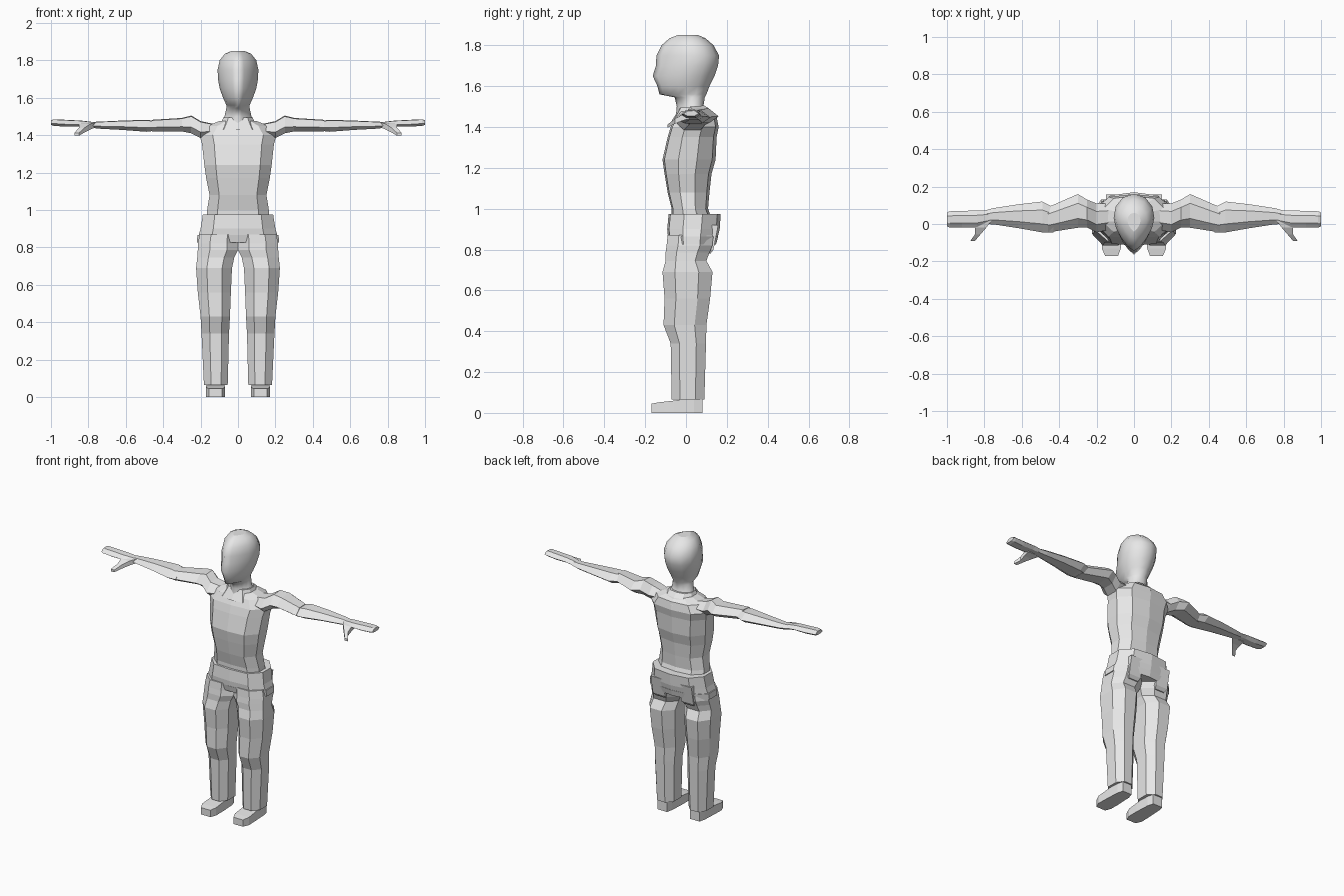
import bpy, bmesh, math

grey = bpy.data.materials.new("plain_grey")
grey.diffuse_color = (0.8, 0.8, 0.8, 1)


def mirrored(half):
    """Complete a half outline (front to back, +u side) across u = 0."""
    return half + [(-u, v) for u, v in reversed(half) if u > 0]


BODY = mirrored([(0, -1), (.66, -.93), (1, -.4), (1, .3), (.66, .87), (0, 1)])
HEAD = mirrored([(0, -1), (.3, -.84), (.62, -.55), (.88, -.2), (1, .15),
                 (.9, .55), (.55, .87), (0, 1)])
LEG = [(-.45, -1), (.4, -1), (1, -.5), (1, .45), (.5, 1), (-.4, 1), (-1, .5), (-1, -.5)]
ARM = [(-1, -.3), (-.55, -1), (.5, -1), (1, -.1), (.45, 1), (-.45, .9)]
BOX = [(-1, -1), (1, -1), (1, 1), (-1, 1)]


def loft(name, outline, sections, axis="z", side=1, smooth=False):
    """Skin sections (position, u0, u1, v0, v1) along z, x or y."""
    bm = bmesh.new()
    rings = []
    for p, u0, u1, v0, v1 in sections:
        ring = []
        for u, v in outline:
            a = (u0 + u1) / 2 + u * (u1 - u0) / 2
            b = (v0 + v1) / 2 + v * (v1 - v0) / 2
            co = {"z": (a, b, p), "x": (p, a, b), "y": (a, p, b)}[axis]
            ring.append(bm.verts.new((co[0] * side, co[1], co[2])))
        rings.append(ring)
    n = len(outline)
    for r, s in zip(rings, rings[1:]):
        for i in range(n):
            j = (i + 1) % n
            bm.faces.new((r[i], r[j], s[j], s[i]))
    bm.faces.new(rings[0])
    bm.faces.new(rings[-1])
    bmesh.ops.recalc_face_normals(bm, faces=bm.faces)
    me = bpy.data.meshes.new(name)
    bm.to_mesh(me)
    bm.free()
    me.materials.append(grey)
    for f in me.polygons:
        f.use_smooth = smooth and len(f.vertices) == 4
    ob = bpy.data.objects.new(name, me)
    bpy.context.collection.objects.link(ob)
    return ob


def sym(rows):
    return [(z, -w, w, f, b) for z, w, f, b in rows]


# Head and neck
loft("head", HEAD, sym([
    (1.45, .10, -.05, .12), (1.50, .072, -.045, .085), (1.545, .062, -.055, .092),
    (1.56, .062, -.13, .10), (1.60, .08, -.14, .115), (1.65, .098, -.163, .14),
    (1.70, .107, -.147, .157), (1.75, .109, -.145, .162), (1.80, .098, -.12, .135),
    (1.835, .07, -.08, .095), (1.85, .035, -.04, .06)]), smooth=True)

# Shirt body, shoulder yoke and collar
loft("torso", BODY, sym([
    (.94, .168, -.07, .13), (1.0, .165, -.07, .108), (1.08, .152, -.09, .115),
    (1.17, .17, -.105, .125), (1.24, .18, -.115, .145), (1.35, .192, -.09, .15),
    (1.40, .205, -.075, .16), (1.45, .165, -.05, .15), (1.475, .10, -.03, .12)]))
loft("collar", BODY, sym([
    (1.43, .115, -.07, .155), (1.47, .09, -.045, .13), (1.495, .078, -.03, .10)]))

# Hip band in two tiers
loft("hip_band", BODY, sym([
    (.975, .188, -.085, .17), (.90, .20, -.092, .165), (.86, .212, -.088, .155)]))
loft("hip_band_edge", BODY, sym([
    (.865, .217, -.09, .158), (.825, .22, -.08, .147)]))

for side, tag in ((1, "left"), (-1, "right")):
    # Trouser leg
    loft("trouser_leg_" + tag, LEG, [
        (.87, 0, .205, -.09, .13), (.82, 0, .215, -.095, .13), (.785, 0, .215, -.10, .115),
        (.745, .02, .218, -.10, .10), (.69, .032, .224, -.115, .13),
        (.56, .038, .215, -.105, .118), (.43, .043, .20, -.11, .10),
        (.34, .048, .195, -.075, .098), (.065, .055, .182, -.07, .09)], side=side)
    # Shoe, from heel to toe
    loft("shoe_" + tag, BOX, [
        (.08, .085, .155, 0, .07), (.04, .075, .165, 0, .075), (-.06, .07, .17, 0, .06),
        (-.13, .07, .172, 0, .052), (-.17, .085, .155, 0, .045)], "y", side)
    # Back pocket
    loft("back_pocket_" + tag, BOX, [
        (.92, .06, .15, .10, .158), (.80, .06, .15, .08, .135), (.78, .07, .14, .08, .12)],
        side=side)
    # Upper arm with shoulder cap, then forearm
    loft("upper_arm_" + tag, ARM, [
        (.13, -.03, .11, 1.40, 1.46), (.20, -.045, .11, 1.385, 1.475),
        (.25, -.02, .13, 1.41, 1.505), (.30, -.02, .16, 1.42, 1.492),
        (.46, -.045, .09, 1.42, 1.482)], "x", side)
    loft("forearm_" + tag, ARM, [
        (.43, -.045, .09, 1.425, 1.475), (.49, -.045, .12, 1.418, 1.482),
        (.62, -.022, .105, 1.428, 1.478), (.75, -.002, .085, 1.435, 1.472),
        (.80, .0, .072, 1.443, 1.47)], "x", side)
    # Flat hand and thumb
    loft("hand_" + tag, ARM, [
        (.77, .0, .072, 1.44, 1.47), (.84, -.02, .072, 1.447, 1.478),
        (.92, -.02, .07, 1.445, 1.482), (.985, -.02, .068, 1.45, 1.485),
        (1.0, -.012, .062, 1.455, 1.48)], "x", side)
    loft("thumb_" + tag, BOX, [
        (.02, .76, .85, 1.442, 1.468), (-.02, .79, .85, 1.43, 1.46),
        (-.055, .82, .85, 1.415, 1.44), (-.09, .85, .875, 1.397, 1.412)], "y", side)
